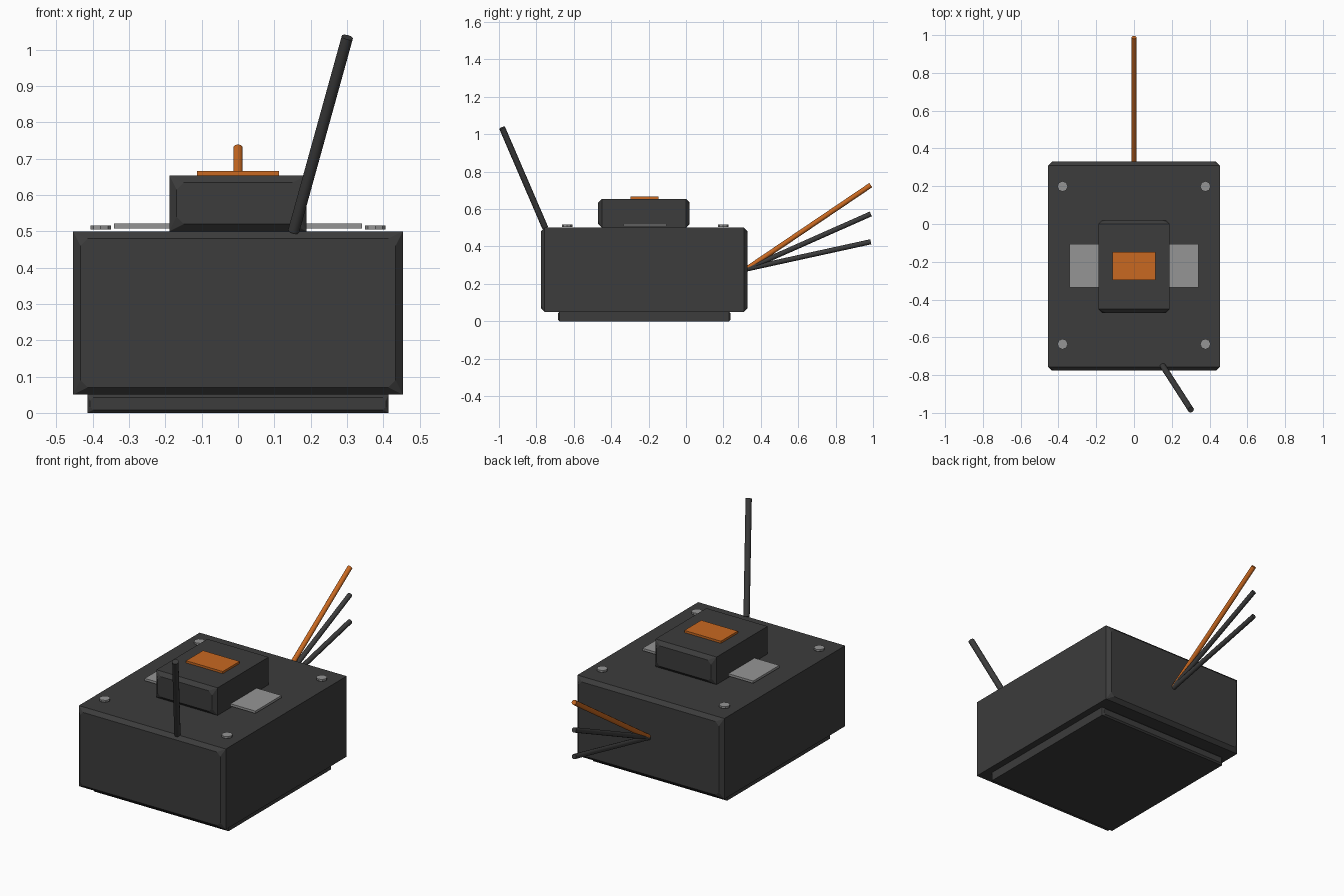
import bpy, bmesh, math
from mathutils import Vector

if "Cube" in bpy.data.objects:
    bpy.data.objects.remove(bpy.data.objects["Cube"])


def material(name, rgb):
    m = bpy.data.materials.new(name)
    m.diffuse_color = (*rgb, 1)
    m.use_nodes = True
    m.node_tree.nodes["Principled BSDF"].inputs["Base Color"].default_value = m.diffuse_color
    return m


DARK = material("charcoal", (0.045, 0.045, 0.045))
ORANGE = material("orange", (0.58, 0.14, 0.015))
GREY = material("grey", (0.30, 0.30, 0.30))
CY = -0.223  # y centre of the housing


def finish(name, bm, mat):
    bmesh.ops.recalc_face_normals(bm, faces=bm.faces)
    me = bpy.data.meshes.new(name)
    bm.to_mesh(me)
    bm.free()
    me.materials.append(mat)
    ob = bpy.data.objects.new(name, me)
    bpy.context.collection.objects.link(ob)
    return ob


def box(name, hx, y0, y1, z0, z1, mat, b=0.0):
    """Box with sharp long edges; front and back rims chamfered by b to an octagonal face."""
    bm = bmesh.new()
    hz, cz, cy, hy = (z1 - z0) / 2, (z0 + z1) / 2, (y0 + y1) / 2, (y1 - y0) / 2
    for sx in (-1, 1):
        for sy in (-1, 1):
            for sz in (-1, 1):
                bm.verts.new((sx * hx, cy + sy * (hy - b), cz + sz * hz))
                if b:
                    for dx, dz in ((b, 2 * b), (2 * b, b)):
                        bm.verts.new((sx * (hx - dx), cy + sy * hy, cz + sz * (hz - dz)))
    bmesh.ops.convex_hull(bm, input=bm.verts)
    bmesh.ops.dissolve_limit(bm, angle_limit=0.01, verts=bm.verts, edges=bm.edges)
    return finish(name, bm, mat)


def rod(name, a, b, r, mat, sides=10):
    a, b = Vector(a), Vector(b)
    bm = bmesh.new()
    bmesh.ops.create_cone(bm, cap_ends=True, segments=sides, radius1=r, radius2=r, depth=(b - a).length)
    ob = finish(name, bm, mat)
    ob.location = (a + b) / 2
    ob.rotation_euler = (b - a).to_track_quat('Z', 'Y').to_euler()
    return ob


# Housing, base and raised block
box("base", 0.415, CY - 0.461, CY + 0.461, 0, 0.05, DARK, 0.008)
box("housing", 0.454, CY - 0.553, CY + 0.553, 0.05, 0.5, DARK, 0.02)
box("raised_block", 0.189, -0.47, 0.02, 0.5, 0.654, DARK, 0.02)

# Plates
box("orange_top_plate", 0.113, -0.296, -0.147, 0.654, 0.666, ORANGE)
box("grey_cross_plate", 0.342, -0.335, -0.105, 0.508, 0.521, GREY)

# Corner screws
for x in (-0.378, 0.378):
    for y in (-0.636, 0.199):
        rod("corner_screw", (x, y, 0.505), (x, y, 0.516), 0.028, GREY, 8)

# Front antenna and rear cables
rod("antenna", (0.153, -0.753, 0.5), (0.301, -0.983, 1.034), 0.0165, DARK)
for name, z, mat in (("orange_cable", 0.728, ORANGE),
                     ("upper_dark_cable", 0.574, DARK),
                     ("lower_dark_cable", 0.425, DARK)):
    rod(name, (0, 0.325, 0.28), (0, 0.988, z), 0.0137, mat)

for ob in bpy.context.collection.objects:
    if ob.name.startswith(("antenna", "orange_cable", "upper", "lower")):
        ob.data.shade_smooth()
        bpy.context.view_layer.objects.active = ob
        bpy.ops.object.select_all(action='DESELECT')
        ob.select_set(True)
        bpy.ops.object.shade_smooth_by_angle(angle=math.radians(40))
